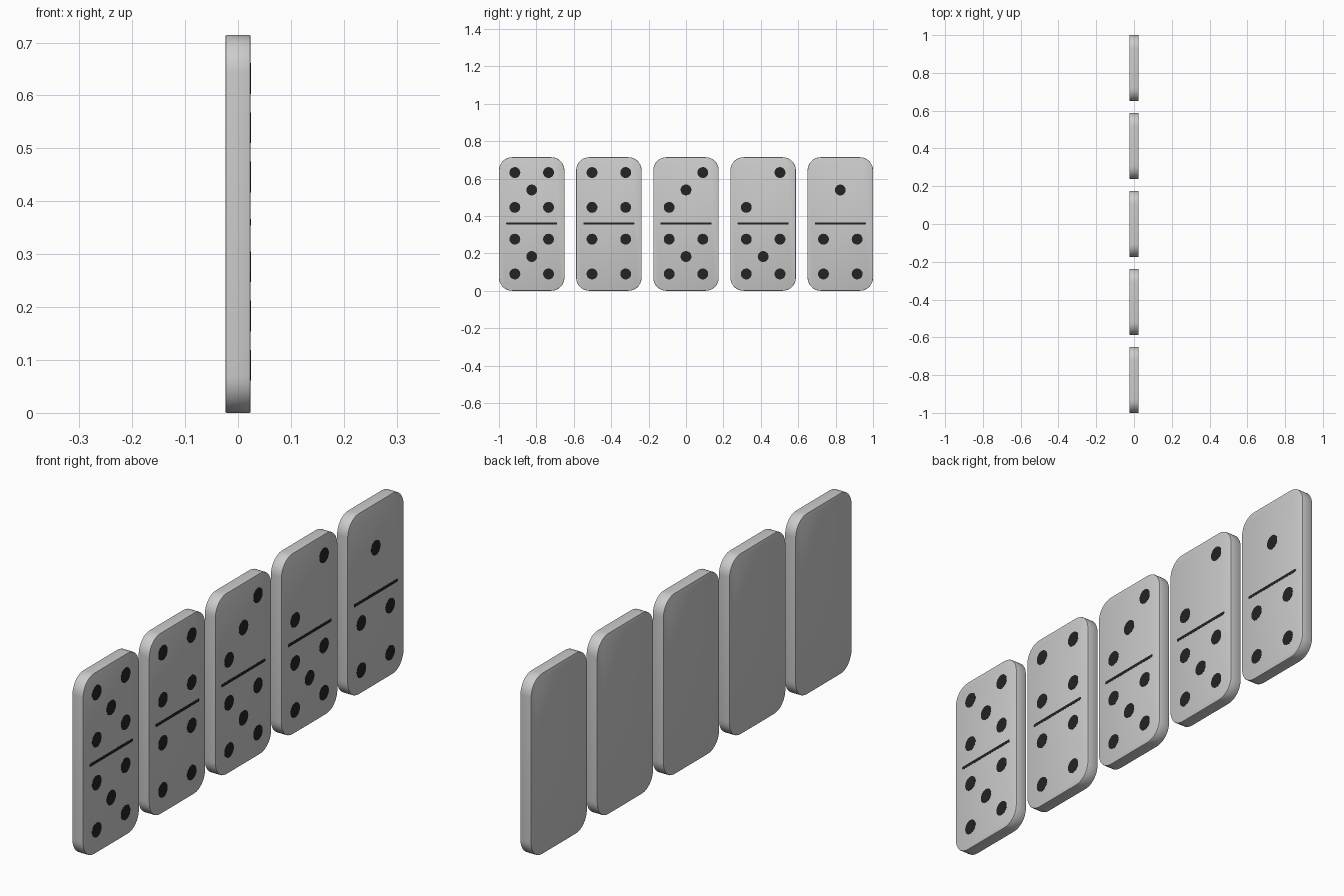
import bpy, bmesh
from math import sin, cos, pi

if "Cube" in bpy.data.objects:
    bpy.data.objects.remove(bpy.data.objects["Cube"])

TILE_W, TILE_H, THICK = 0.35, 0.714, 0.048
PITCH = 0.4125
PIP_R, PIP_DX, PIP_DZ = 0.029, 0.09, 0.093
HALF_Z = {"lower": 0.183, "upper": 0.539}

dark = bpy.data.materials.new("dark_inlay")
dark.diffuse_color = (0.017, 0.017, 0.017, 1)
dark.use_nodes = True
dark.node_tree.nodes["Principled BSDF"].inputs["Base Color"].default_value = dark.diffuse_color


def slab(name, w, h, r, x0, x1, y, z, steps=8, bevel=0, material=None):
    """Rounded rectangle in the YZ plane, extruded from x0 to x1."""
    bm = bmesh.new()
    pts = []
    for k, (sy, sz) in enumerate([(1, 1), (-1, 1), (-1, -1), (1, -1)]):
        for i in range(steps + 1):
            a = (k + i / steps) * pi / 2
            pts.append((sy * (w / 2 - r) + r * cos(a), sz * (h / 2 - r) + r * sin(a)))
    face = bm.faces.new([bm.verts.new((x0, p, q)) for p, q in pts])
    ext = bmesh.ops.extrude_face_region(bm, geom=[face])
    new = [v for v in ext["geom"] if isinstance(v, bmesh.types.BMVert)]
    bmesh.ops.translate(bm, verts=new, vec=(x1 - x0, 0, 0))
    bmesh.ops.remove_doubles(bm, verts=bm.verts, dist=1e-5)
    bmesh.ops.recalc_face_normals(bm, faces=bm.faces)
    if bevel:
        rims = [e for e in bm.edges if abs(e.verts[0].co.x - e.verts[1].co.x) < 1e-6]
        bmesh.ops.bevel(bm, geom=rims, offset=bevel, segments=2, profile=0.5,
                        affect="EDGES")
    mesh = bpy.data.meshes.new(name)
    bm.to_mesh(mesh)
    bm.free()
    ob = bpy.data.objects.new(name, mesh)
    ob.location = (0, y, z)
    bpy.context.collection.objects.link(ob)
    if material:
        mesh.materials.append(material)
    bpy.ops.object.select_all(action="DESELECT")
    ob.select_set(True)
    bpy.context.view_layer.objects.active = ob
    bpy.ops.object.shade_smooth_by_angle(angle=pi / 6)
    return ob


# Pip layouts as (column, row) offsets
one = [(0, 0)]
two = [(-1, -1), (1, 1)]
three = one + two
four = two + [(-1, 1), (1, -1)]
five = four + one
tiles = [(five, five), (four, four), (three, five), (two, five), (one, four)]

FRONT = THICK / 2
for n, (upper, lower) in enumerate(tiles):
    y = (n - 2) * PITCH
    # Tile body
    slab(f"tile_{n + 1}", TILE_W, TILE_H, 0.07, -FRONT, FRONT, y, TILE_H / 2,
         bevel=0.003)
    # Dividing bar
    slab(f"divider_{n + 1}", 0.273, 0.012, 0.005, FRONT - 0.002, FRONT + 0.0006,
         y, 0.36, steps=4, material=dark)
    # Pips
    for half, layout in (("upper", upper), ("lower", lower)):
        for i, (c, r) in enumerate(layout):
            slab(f"pip_{n + 1}_{half}_{i + 1}", 2 * PIP_R, 2 * PIP_R, PIP_R,
                 FRONT - 0.002, FRONT + 0.0006,
                 y + c * PIP_DX, HALF_Z[half] + r * PIP_DZ, material=dark)
